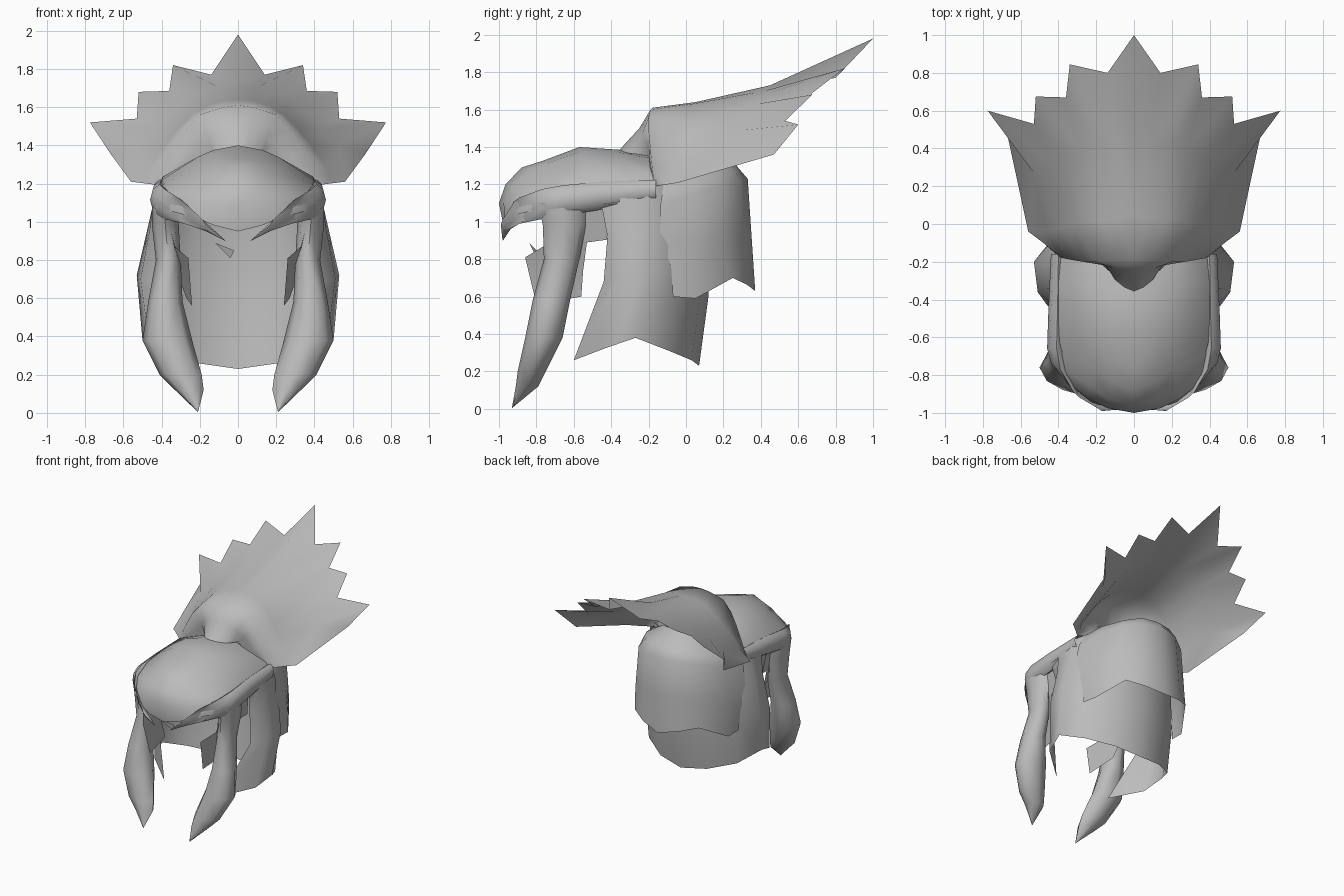
import bpy, bmesh, math
from mathutils import Vector

cube = bpy.data.objects.get("Cube")
if cube:
    bpy.data.objects.remove(cube, do_unlink=True)

GREY = (0.5, 0.5, 0.5, 1)
mat = bpy.data.materials.new("hair grey")
mat.use_nodes = True
mat.diffuse_color = GREY
bsdf = mat.node_tree.nodes["Principled BSDF"]
bsdf.inputs["Base Color"].default_value = GREY
bsdf.inputs["Roughness"].default_value = 0.7


def finish(name, bm, smooth=50, outward=None):
    """Weld, orient and shade a part."""
    bmesh.ops.remove_doubles(bm, verts=bm.verts, dist=0.0005)
    bmesh.ops.dissolve_degenerate(bm, edges=bm.edges, dist=0.0005)
    bmesh.ops.recalc_face_normals(bm, faces=bm.faces)
    if outward:
        ref = Vector(outward)
        bm.normal_update()
        if sum(f.normal.dot(f.calc_center_median() - ref) * f.calc_area() for f in bm.faces) < 0:
            bmesh.ops.reverse_faces(bm, faces=bm.faces)
    mesh = bpy.data.meshes.new(name)
    bm.to_mesh(mesh)
    bm.free()
    mesh.materials.append(mat)
    ob = bpy.data.objects.new(name, mesh)
    bpy.context.collection.objects.link(ob)
    bpy.ops.object.select_all(action="DESELECT")
    ob.select_set(True)
    bpy.context.view_layer.objects.active = ob
    bpy.ops.object.shade_smooth_by_angle(angle=math.radians(smooth))


def grid(bm, rows, side=1, closed=False):
    """Skin rows of points with quads."""
    vs = [[bm.verts.new((p[0] * side, p[1], p[2])) for p in r] for r in rows]
    n = len(rows[0])
    for a, b in zip(vs, vs[1:]):
        for i in range(n if closed else n - 1):
            j = (i + 1) % n
            bm.faces.new((a[i], a[j], b[j], b[i]))


def sheet(name, rows, outward=(0, -0.3, 0.7), smooth=50):
    """Mirrored sheet whose first column lies on the centre line."""
    bm = bmesh.new()
    for s in (1, -1):
        grid(bm, rows, s)
    finish(name, bm, smooth, outward)


def lock(name, rings, side, sides=8):
    """Tapering lock from (centre, u half-axis, v half-axis) rings."""
    bm = bmesh.new()
    rows = []
    for c, u, v in rings:
        c, u, v = Vector(c), Vector(u), Vector(v)
        rows.append([c + u * math.cos(t) + v * math.sin(t)
                     for t in (2 * math.pi * i / sides for i in range(sides))])
    grid(bm, rows, side, closed=True)
    finish(name, bm, 60)


# Cap over the top of the head, front to back
sheet("crown_cap", [
    [(0, -.97, .95), (.12, -.97, .98), (.22, -.95, 1.02), (.33, -.87, 1.05), (.40, -.75, 1.06)],
    [(0, -1, 1.10), (.14, -.975, 1.10), (.25, -.92, 1.12), (.35, -.84, 1.12), (.41, -.74, 1.10)],
    [(0, -.965, 1.20), (.13, -.93, 1.19), (.23, -.86, 1.19), (.36, -.78, 1.165), (.42, -.69, 1.11)],
    [(0, -.88, 1.29), (.12, -.83, 1.28), (.21, -.76, 1.25), (.37, -.70, 1.19), (.43, -.64, 1.11)],
    [(0, -.77, 1.325), (.12, -.74, 1.315), (.22, -.69, 1.28), (.39, -.63, 1.20), (.43, -.58, 1.10)],
    [(0, -.57, 1.40), (.13, -.56, 1.375), (.21, -.55, 1.34), (.395, -.51, 1.22), (.44, -.50, 1.09)],
    [(0, -.35, 1.385), (.12, -.35, 1.37), (.22, -.33, 1.335), (.395, -.32, 1.235), (.44, -.32, 1.10)],
    [(0, -.19, 1.36), (.11, -.19, 1.34), (.22, -.19, 1.30), (.38, -.17, 1.235), (.43, -.17, 1.09)],
])

# Gathered stem flaring into a fan crest; the last row alternates points and notches
sheet("fan_crest", [
    [(0, -.36, 1.38), (.05, -.335, 1.375), (.10, -.295, 1.365), (.13, -.25, 1.36),
     (.14, -.20, 1.35), (.22, -.19, 1.27), (.32, -.18, 1.21), (.40, -.17, 1.18)],
    [(0, -.25, 1.50), (.06, -.245, 1.49), (.11, -.235, 1.47), (.15, -.22, 1.44),
     (.19, -.20, 1.41), (.26, -.195, 1.33), (.35, -.18, 1.25), (.40, -.17, 1.185)],
    [(0, -.18, 1.61), (.07, -.19, 1.60), (.14, -.195, 1.58), (.20, -.20, 1.56),
     (.27, -.20, 1.48), (.33, -.19, 1.38), (.38, -.18, 1.28), (.40, -.17, 1.19)],
    [(0, .05, 1.64), (.09, .03, 1.63), (.17, .02, 1.605), (.24, .02, 1.56),
     (.32, 0, 1.48), (.39, -.02, 1.39), (.46, -.04, 1.29), (.48, -.10, 1.20)],
    [(0, .45, 1.73), (.09, .42, 1.70), (.19, .42, 1.68), (.27, .38, 1.63),
     (.36, .36, 1.57), (.42, .30, 1.49), (.53, .27, 1.40), (.56, -.04, 1.21)],
    [(0, 1, 1.98), (.14, .80, 1.77), (.34, .845, 1.82), (.36, .67, 1.685),
     (.52, .675, 1.68), (.53, .53, 1.54), (.775, .60, 1.52), (.67, .47, 1.36)],
], outward=(0, 0, 1), smooth=85)

# Long hair wrapping the back and sides of the head, top to hem
sheet("back_hair", [
    [(0, .08, 1.25), (.21, .05, 1.25), (.36, -.06, 1.22), (.42, -.20, 1.20), (.44, -.35, 1.15), (.42, -.45, 1.08)],
    [(0, .13, .92), (.23, .09, .93), (.40, -.05, .95), (.47, -.21, .98), (.46, -.34, .97), (.40, -.42, .92)],
    [(0, .12, .60), (.23, .08, .63), (.41, -.05, .68), (.53, -.20, .72), (.51, -.36, .70), (.42, -.44, .68)],
    [(0, .07, .23), (.21, .03, .26), (.40, -.09, .31), (.50, -.27, .38), (.46, -.43, .325), (.25, -.60, .26)],
])

# Rounded upper layer at the back with a notched hem
sheet("back_upper_layer", [
    [(0, .12, 1.38), (.07, .10, 1.37), (.14, .06, 1.35), (.22, -.02, 1.31), (.30, -.10, 1.24)],
    [(0, .27, 1.30), (.13, .25, 1.295), (.24, .17, 1.27), (.34, .03, 1.24), (.39, -.12, 1.20)],
    [(0, .33, 1.23), (.16, .29, 1.22), (.29, .20, 1.20), (.38, .04, 1.15), (.43, -.135, 1.10)],
    [(0, .35, .93), (.17, .31, .93), (.315, .20, .92), (.41, .04, .90), (.45, -.14, .88)],
    [(0, .36, .78), (.17, .32, .79), (.315, .21, .81), (.42, .045, .76), (.44, -.08, .77)],
    [(0, .37, .63), (.16, .325, .665), (.29, .25, .70), (.42, .05, .59), (.43, -.07, .60)],
])

for s, tag in ((1, "left"), (-1, "right")):
    # Hanging lock in front of the ear
    lock(tag + "_face_lock", [
        ((.39, -.66, 1.10), (.06, 0, 0), (0, .13, 0)),
        ((.38, -.65, .98), (.07, 0, 0), (0, .115, 0)),
        ((.365, -.665, .80), (.065, 0, 0), (0, .095, 0)),
        ((.38, -.72, .58), (.09, 0, 0), (0, .10, 0)),
        ((.37, -.76, .38), (.13, 0, 0), (0, .10, 0)),
        ((.30, -.825, .20), (.11, 0, 0), (0, .075, 0)),
        ((.255, -.85, .12), (.075, 0, 0), (0, .06, 0)),
        ((.21, -.93, .005), (.001, 0, 0), (0, .001, 0)),
    ], s)

    # Band along the temple, ending in a pointed fringe
    lock(tag + "_fringe_band", [
        ((.40, -.16, 1.17), (0, 0, .055), (.04, 0, 0)),
        ((.405, -.45, 1.14), (0, 0, .075), (.048, 0, 0)),
        ((.41, -.66, 1.115), (0, 0, .08), (.05, 0, 0)),
        ((.39, -.77, 1.095), (0, 0, .08), (.05, .03, 0)),
        ((.30, -.89, 1.06), (.02, 0, .07), (.035, .04, 0)),
        ((.18, -.96, .985), (.015, 0, .035), (.01, .03, 0)),
        ((.065, -.98, .90), (0, 0, .001), (0, .001, 0)),
    ], s)

    # Thin strand behind the face lock
    bm = bmesh.new()
    grid(bm, [
        [(.38, -.74, 1.06), (.40, -.44, 1.06)],
        [(.34, -.75, .91), (.38, -.42, .905)],
        [(.33, -.76, .87), (.36, -.53, .89)],
        [(.26, -.86, .81), (.32, -.55, .74)],
        [(.24, -.80, .56), (.27, -.56, .60)],
    ], s)
    finish(tag + "_inner_strand", bm)

# Loose wisp under the fringe
bm = bmesh.new()
bm.faces.new([bm.verts.new(p) for p in ((-.12, -.84, .89), (-.02, -.80, .85), (-.04, -.80, .81))])
finish("loose_wisp", bm)
